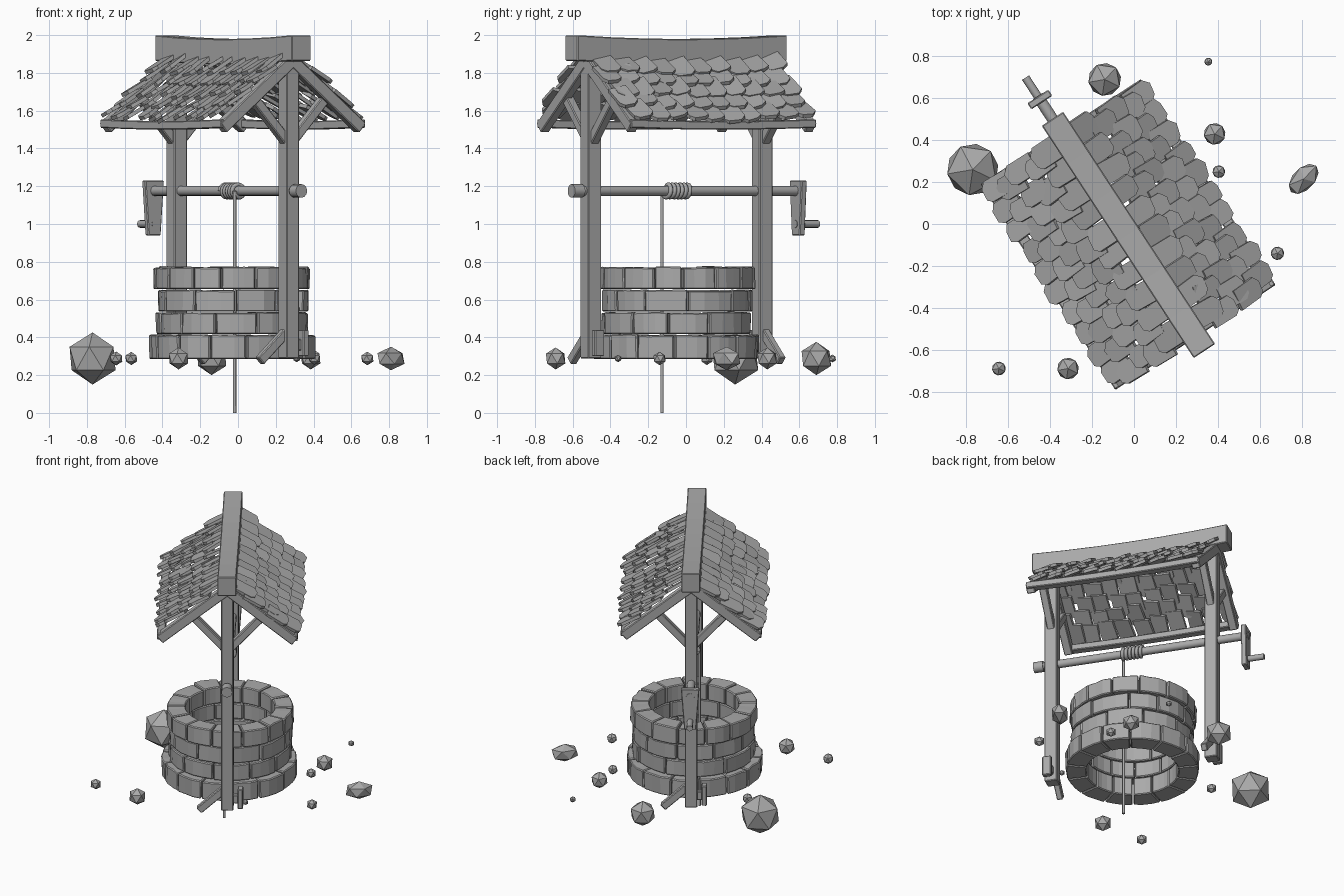
import bpy, bmesh, math, random
from math import sin, cos, tan, pi, radians
from mathutils import Vector, Matrix

random.seed(4)
if "Cube" in bpy.data.objects:
    bpy.data.objects.remove(bpy.data.objects["Cube"])

# One grey material
grey = bpy.data.materials.new("plain grey")
grey.use_nodes = True
grey.diffuse_color = (0.4, 0.4, 0.4, 1)
grey.node_tree.nodes["Principled BSDF"].inputs["Base Color"].default_value = grey.diffuse_color

# Local frame: x along the ridge, y across it
FRAME = Matrix.Translation((-0.028, -0.05, 0)) @ Matrix.Rotation(radians(-56.8), 4, 'Z')
U, V, Z = Vector((1, 0, 0)), Vector((0, 1, 0)), Vector((0, 0, 1))


def jitter(a):
    return random.uniform(-a, a)


def finish(name, bm, bevel=0, frame=FRAME):
    bmesh.ops.transform(bm, matrix=frame, verts=bm.verts)
    bmesh.ops.recalc_face_normals(bm, faces=bm.faces)
    mesh = bpy.data.meshes.new(name)
    bm.to_mesh(mesh)
    bm.free()
    mesh.materials.append(grey)
    obj = bpy.data.objects.new(name, mesh)
    bpy.context.scene.collection.objects.link(obj)
    if bevel:
        mod = obj.modifiers.new("worn edges", 'BEVEL')
        mod.width, mod.segments = bevel, 1
        mod.limit_method, mod.angle_limit = 'ANGLE', radians(40)
    return obj


def bar(name, p, q, width, height, side=U, cuts=0, sag=0, taper=1):
    """Timber from p to q, width measured along side."""
    p, q = Vector(p), Vector(q)
    x = (q - p).normalized()
    up = x.cross(side)
    bm = bmesh.new()
    rings = []
    for i in range(cuts + 2):
        t = i / (cuts + 1)
        c = p.lerp(q, t) - Z * sag * 4 * t * (1 - t)
        k = 1 + (taper - 1) * t
        rings.append([bm.verts.new(c + side * a * width * k / 2 + up * b * height / 2)
                      for a, b in ((-1, -1), (1, -1), (1, 1), (-1, 1))])
    for r, s in zip(rings, rings[1:]):
        for i in range(4):
            bm.faces.new((r[i], r[i - 1], s[i - 1], s[i]))
    bm.faces.new(rings[0])
    bm.faces.new(rings[-1])
    return finish(name, bm, 0.005)


def rod(name, p, q, radius, sides=12):
    p, q = Vector(p), Vector(q)
    bm = bmesh.new()
    turn = (q - p).to_track_quat('Z', 'Y').to_matrix().to_4x4()
    bmesh.ops.create_cone(bm, cap_ends=True, segments=sides, radius1=radius, radius2=radius,
                          depth=(q - p).length, matrix=Matrix.Translation((p + q) / 2) @ turn)
    obj = finish(name, bm)
    for f in obj.data.polygons:
        f.use_smooth = len(f.vertices) == 4
    return obj


# Stone courses: curved, slightly uneven blocks
def course(name, z0, z1, r_in, r_out, count, offset):
    bm = bmesh.new()
    gap, n = 0.008, 3
    joints = [(k + offset + jitter(0.12)) * 2 * pi / count for k in range(count)]
    for a0, a1 in zip(joints, joints[1:] + [joints[0] + 2 * pi]):
        a1 -= gap / r_out
        bulge, top = jitter(0.006), z1 + jitter(0.004)
        rings = []
        for i in range(n + 1):
            a = a0 + (a1 - a0) * i / n
            ro = r_out + bulge + jitter(0.004)
            rings.append([bm.verts.new((r * cos(a), r * sin(a), z)) for r, z in
                          ((r_in, z0), (ro, z0), (ro + jitter(0.006), top + jitter(0.003)), (r_in, top))])
        for r, s in zip(rings, rings[1:]):
            for i in range(4):
                bm.faces.new((r[i], r[i - 1], s[i - 1], s[i]))
        bm.faces.new(rings[0])
        bm.faces.new(rings[-1])
    finish(name, bm, 0.006)


course("stone_course_bottom", 0.285, 0.412, 0.3, 0.435, 14, 0.2)
course("stone_course_lower", 0.418, 0.53, 0.3, 0.398, 11, 0.6)
course("stone_course_upper", 0.537, 0.648, 0.3, 0.398, 11, 0.1)
course("stone_course_top", 0.655, 0.772, 0.29, 0.412, 14, 0.5)

# Posts, braces and rafters, the two ends being half-turn copies
PITCH = radians(39)
APEX, HALF = 1.865, 0.44


def slope_z(v):
    return APEX - abs(v) * tan(PITCH)


for s, end in ((1, "front"), (-1, "back")):
    x = s * 0.542
    bar(end + "_post", (x, 0, 0.288), (x, 0, 1.86), 0.084, 0.08)
    bar(end + "_foot_brace", (x, 0, 0.445), (x, -s * 0.185, 0.275), 0.04, 0.05)
    bar(end + "_foot_block", (x + s * 0.01, s * 0.085, 0.3), (x + s * 0.01, s * 0.085, 0.44), 0.06, 0.035)
    bar(end + "_foot_peg", (x, 0, 0.36), (x, s * 0.085, 0.36), 0.035, 0.06)
    for d, side in ((1, "left"), (-1, "right")):
        bar(f"{end}_{side}_rafter", (s * 0.56, 0, APEX), (s * 0.56, d * HALF, slope_z(HALF)), 0.055, 0.065)
        bar(f"{end}_{side}_roof_brace", (x, d * 0.01, 1.43), (x, d * 0.23, 1.67), 0.05, 0.05)

# Ridge beam and eave boards
bar("ridge_beam", (-0.66, 0, 1.932), (0.665, 0, 1.932), 0.122, 0.135, V, 5, 0.02)
for d, side in ((1, "left"), (-1, "right")):
    bar(side + "_eave_board", (-0.585, d * 0.43, 1.532), (0.585, d * 0.43, 1.532), 0.055, 0.045, V, 4, 0.01)


# Roof shingles: rounded boards in overlapping rows, each rolled like a louvre
def shingles(name, d, rows=5, cols=10):
    bm = bmesh.new()
    for row in range(rows):
        for col in range(cols):
            pitch = 1.16 / cols
            u = -0.58 + pitch * (col + 0.5 + (0.2 if row % 2 else -0.1)) + jitter(0.01)
            v = 0.108 + row * 0.074 + jitter(0.012)
            w, length, thick = pitch * 0.49 + jitter(0.006), 0.16, 0.02
            outline = [(-w, 0), (w, 0), (w, length * 0.8), (w * 0.65, length * 0.97),
                       (-w * 0.4, length + jitter(0.008)), (-w, length * 0.84)]
            sag = 0.02 * (1 - (u / 0.6) ** 2)
            tilt = PITCH - radians(9) + jitter(0.08)
            place = (Matrix.Translation((u, d * v, slope_z(v) + 0.075 - sag))
                     @ Matrix.Rotation(-d * tilt, 4, 'X') @ Matrix.Rotation(jitter(0.08), 4, 'Z')
                     @ Matrix.Rotation(d * radians(12) + jitter(0.1), 4, 'Y'))
            low, high = [[bm.verts.new(place @ Vector((a, d * (b - length * 0.5), h))) for a, b in outline]
                         for h in (-thick / 2, thick / 2)]
            bm.faces.new(low)
            bm.faces.new(high)
            for i in range(len(low)):
                bm.faces.new((low[i], low[i - 1], high[i - 1], high[i]))
    finish(name, bm)


shingles("left_shingles", 1)
shingles("right_shingles", -1)

# Winch: axle, knob, crank and handle
AXLE = 1.175
rod("axle", (-0.79, 0, AXLE), (0.62, 0, AXLE), 0.027)
rod("axle_knob", (0.6, 0, AXLE), (0.665, 0, AXLE), 0.036)
bar("crank_arm", (-0.77, 0, 1.23), (-0.77, 0, 0.94), 0.12, 0.035, V, taper=0.65)
rod("crank_handle", (-0.75, 0, 1.0), (-0.895, 0, 1.0), 0.02)


# Rope wound on the axle, then hanging down
def rope(name, points, radius):
    curve = bpy.data.curves.new(name, 'CURVE')
    curve.dimensions = '3D'
    curve.bevel_depth, curve.bevel_resolution, curve.use_fill_caps = radius, 1, True
    line = curve.splines.new('POLY')
    line.points.add(len(points) - 1)
    for pt, co in zip(line.points, points):
        pt.co = (*(FRAME @ Vector(co)), 1)
    curve.materials.append(grey)
    obj = bpy.data.objects.new(name, curve)
    bpy.context.scene.collection.objects.link(obj)


turns, steps = 6, 16
coil = [(-0.075 + 0.145 * i / (turns * steps), 0.034 * cos(pi + 2 * pi * i / steps),
         AXLE + 0.034 * sin(2 * pi * i / steps)) for i in range(turns * steps + 1)]
rope("rope_coil", coil, 0.012)
rope("hanging_rope", [(0.07, -0.034, AXLE), (0.07, -0.034, 0)], 0.009)

# Loose rocks around the well: x, y, radius
ROCKS = [(-0.77, 0.26, 0.138), (-0.14, 0.69, 0.088), (0.385, 0.43, 0.058), (0.405, 0.25, 0.034),
         (0.355, 0.775, 0.021), (0.685, -0.14, 0.036), (-0.645, -0.69, 0.037), (-0.315, -0.69, 0.058),
         (-0.565, 0.11, 0.035), (0.31, -0.36, 0.02), (0.81, 0.215, 0.078)]
for i, (x, y, r) in enumerate(ROCKS):
    bm = bmesh.new()
    stretch = Matrix.Diagonal((1.25, 0.75, 0.8, 1)) if x > 0.8 else Matrix.Identity(4)
    bmesh.ops.create_icosphere(bm, subdivisions=1, radius=r,
                               matrix=Matrix.Rotation(0.8, 4, 'Z') @ stretch)
    finish(f"rock_{i + 1}", bm, 0, Matrix.Translation((x, y, 0.288)))
